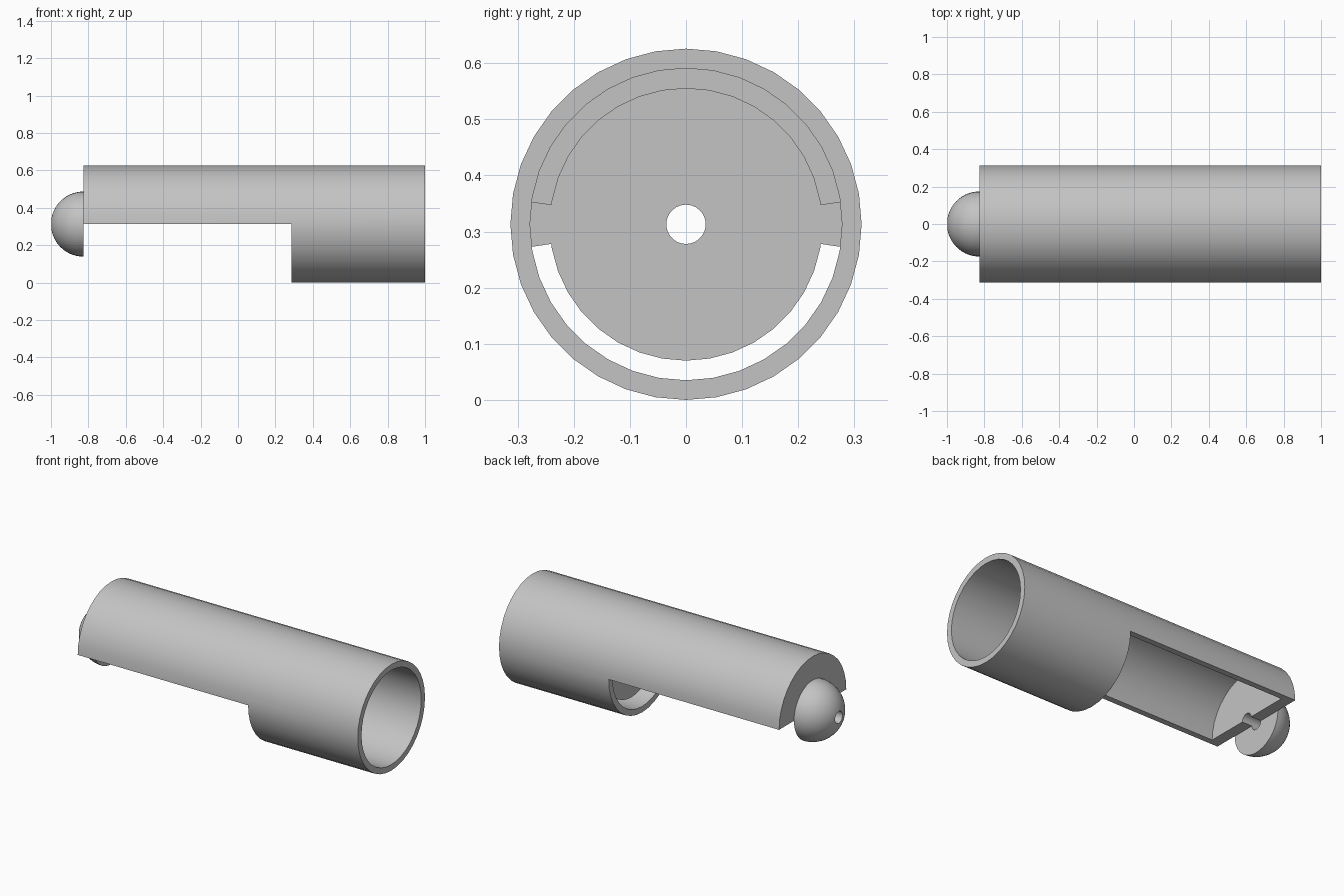
import bpy
import bmesh
from math import cos, sin, pi, sqrt, radians

CENTRE_Z = 0.313
OUTER, INNER, BORE = 0.313, 0.278, 0.035
END_X, CUT_X = -0.826, 0.285

if "Cube" in bpy.data.objects:
    bpy.data.objects.remove(bpy.data.objects["Cube"], do_unlink=True)

grey = bpy.data.materials.new("light grey")
grey.use_nodes = True
colour = (0.55, 0.55, 0.55, 1)
grey.diffuse_color = colour
grey.node_tree.nodes["Principled BSDF"].inputs["Base Color"].default_value = colour


def finish(name, bm):
    bmesh.ops.recalc_face_normals(bm, faces=bm.faces)
    mesh = bpy.data.meshes.new(name)
    bm.to_mesh(mesh)
    bm.free()
    obj = bpy.data.objects.new(name, mesh)
    bpy.context.collection.objects.link(obj)
    mesh.materials.append(grey)
    return obj


def smooth(obj):
    bpy.ops.object.select_all(action='DESELECT')
    obj.select_set(True)
    bpy.context.view_layer.objects.active = obj
    bpy.ops.object.shade_smooth_by_angle(angle=radians(30))


def lathe(name, profile, start=0, sweep=2 * pi, steps=36):
    """Turn a closed (x, radius) profile about the tube axis."""
    bm = bmesh.new()
    full = sweep >= 2 * pi
    rings = []
    for i in range(steps if full else steps + 1):
        a = start + sweep * i / steps
        rings.append([bm.verts.new((x, r * cos(a), CENTRE_Z + r * sin(a)))
                      for x, r in profile])
    n = len(profile)
    for i in range(steps):
        a, b = rings[i], rings[(i + 1) % len(rings)]
        for j in range(n):
            k = (j + 1) % n
            bm.faces.new((a[j], a[k], b[k], b[j]))
    if not full:
        bm.faces.new(rings[0])
        bm.faces.new(rings[-1])
    return finish(name, bm)


# Tube with one bored end wall
shell = lathe("tube_shell", [
    (END_X, BORE), (END_X, OUTER), (1, OUTER), (1, INNER),
    (END_X + 0.065, INNER), (END_X + 0.065, BORE)])

# Cut away the lower half of the long section
bm = bmesh.new()
bmesh.ops.create_cube(bm, size=1)
for v in bm.verts:
    v.co.x = CUT_X if v.co.x > 0 else END_X - 0.1
    v.co.z = CENTRE_Z if v.co.z > 0 else -0.2
cutter = finish("lower_cutter", bm)
cutter.hide_render = True
cut = shell.modifiers.new("lower_cut", 'BOOLEAN')
cut.operation = 'DIFFERENCE'
cut.solver = 'EXACT'
cut.object = cutter
bpy.ops.object.select_all(action='DESELECT')
bpy.context.view_layer.objects.active = shell
shell.select_set(True)
bpy.ops.object.modifier_apply(modifier=cut.name)
bpy.data.objects.remove(cutter, do_unlink=True)
smooth(shell)

# Bored hemispherical dome on the end wall
DOME = 0.174
tip = sqrt(DOME ** 2 - BORE ** 2)
low = pi / 2 - 0.2025
arc = [(END_X - DOME * sin(low * i / 12), DOME * cos(low * i / 12)) for i in range(12)]
smooth(lathe("end_dome", [(END_X, BORE)] + arc + [(END_X - tip, BORE)]))

# Inner disc held by two side tabs
X0, X1, RIM = CUT_X + 0.07, CUT_X + 0.14, 0.243


def band(r0, r1):
    return [(X0, r0), (X0, r1), (X1, r1), (X1, r0)]


smooth(lathe("inner_disc", band(BORE, RIM)))
half = radians(8.3)
for side, angle in (("left", 0), ("right", pi)):
    smooth(lathe("disc_tab_" + side, band(RIM - 0.002, INNER), angle - half, 2 * half, 4))
